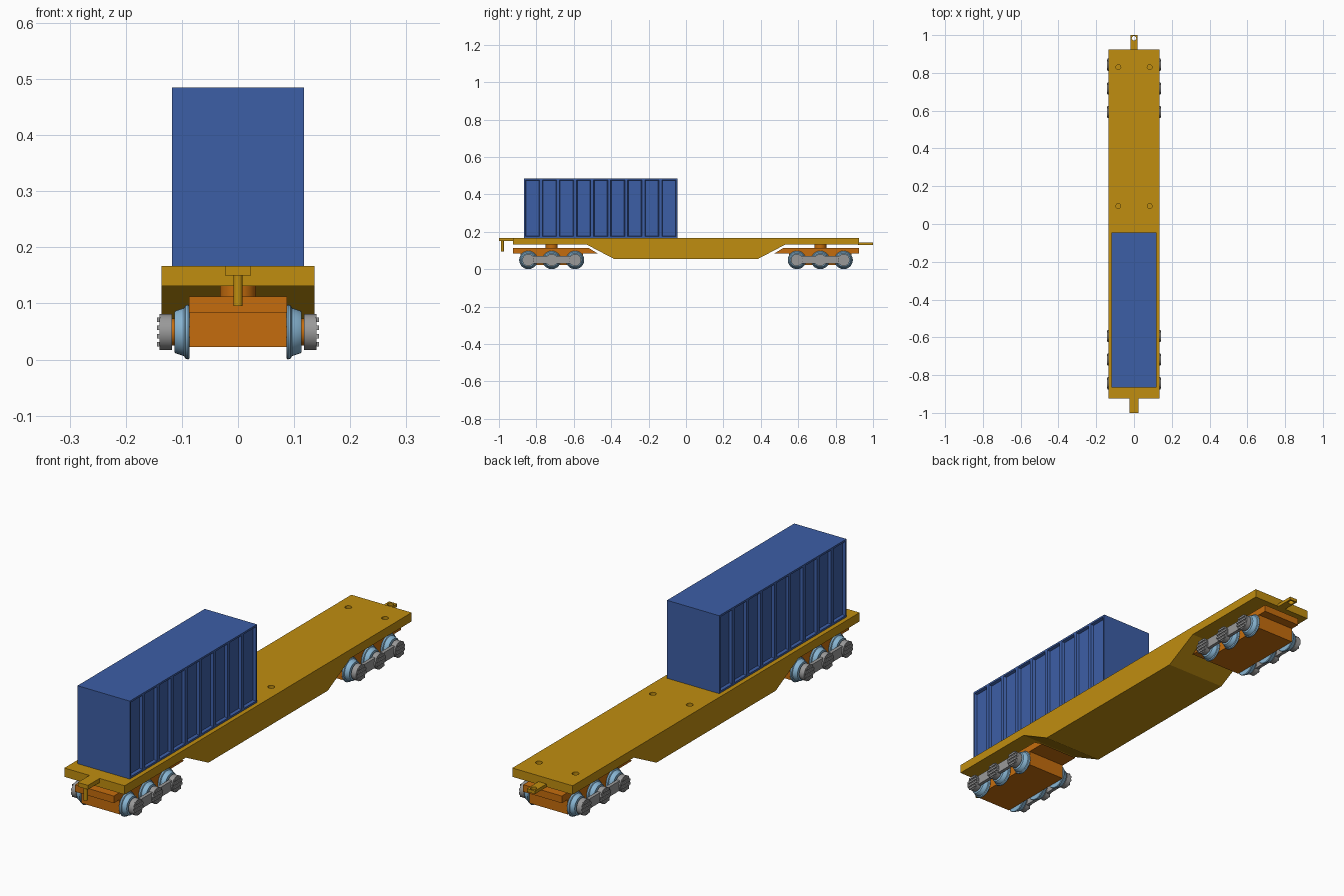
import bpy, bmesh, math
from mathutils import Matrix, Vector

if "Cube" in bpy.data.objects:
    bpy.data.objects.remove(bpy.data.objects["Cube"])


def material(name, rgb):
    m = bpy.data.materials.new(name)
    m.diffuse_color = (*rgb, 1)
    m.use_nodes = True
    m.node_tree.nodes["Principled BSDF"].inputs["Base Color"].default_value = m.diffuse_color
    return m


YELLOW = material("deck yellow", (0.53, 0.27, 0.005))
BLUE = material("container blue", (0.046, 0.112, 0.38))
ORANGE = material("bogie orange", (0.56, 0.152, 0.004))
STEEL = material("wheel light blue", (0.25, 0.47, 0.66))
GREY = material("axle box grey", (0.32, 0.32, 0.32))


def finish(name, bm, mat, smooth=False):
    bmesh.ops.recalc_face_normals(bm, faces=bm.faces)
    me = bpy.data.meshes.new(name)
    bm.to_mesh(me)
    bm.free()
    ob = bpy.data.objects.new(name, me)
    bpy.context.collection.objects.link(ob)
    me.materials.append(mat)
    if smooth:
        bpy.ops.object.select_all(action='DESELECT')
        ob.select_set(True)
        bpy.context.view_layer.objects.active = ob
        bpy.ops.object.shade_smooth_by_angle(angle=math.radians(35))
    return ob


def add_box(bm, lo, hi):
    lo, hi = Vector(lo), Vector(hi)
    mat = Matrix.Translation((lo + hi) / 2) @ Matrix.Diagonal((*(hi - lo), 1))
    bmesh.ops.create_cube(bm, size=1, matrix=mat)


def box(name, lo, hi, mat):
    bm = bmesh.new()
    add_box(bm, lo, hi)
    return finish(name, bm, mat)


def prism(name, profile, half_width, mat):
    """Side profile of (y, z) points extruded across the width."""
    bm = bmesh.new()
    face = bm.faces.new([bm.verts.new((-half_width, y, z)) for y, z in profile])
    ext = bmesh.ops.extrude_face_region(bm, geom=[face])["geom"]
    verts = [v for v in ext if isinstance(v, bmesh.types.BMVert)]
    bmesh.ops.translate(bm, verts=verts, vec=(2 * half_width, 0, 0))
    return finish(name, bm, mat)


def add_cyl(bm, centre, r, depth, axis='Z', seg=32):
    rot = Matrix.Rotation(math.pi / 2, 4, 'Y') if axis == 'X' else Matrix()
    bmesh.ops.create_cone(bm, cap_ends=True, segments=seg, radius1=r, radius2=r,
                          depth=depth, matrix=Matrix.Translation(centre) @ rot)


def cylinder(name, centre, r, depth, mat, axis='Z'):
    bm = bmesh.new()
    add_cyl(bm, centre, r, depth, axis)
    return finish(name, bm, mat, True)


def drill(target, points, r, depth):
    bm = bmesh.new()
    for p in points:
        add_cyl(bm, p, r, depth, seg=20)
    cutter = finish(target.name + "_cutter", bm, target.data.materials[0])
    cutter.hide_render = True
    cutter.hide_viewport = True
    mod = target.modifiers.new("holes", 'BOOLEAN')
    mod.operation = 'DIFFERENCE'
    mod.solver = 'EXACT'
    mod.object = cutter


def wheel(name, side, y):
    """Lathed wheel with flange and tapering tread."""
    profile = [(.086, 0), (.086, .047), (.089, .049), (.094, .047),
               (.096, .043), (.111, .038), (.113, .036), (.113, 0)]
    bm = bmesh.new()
    verts = [bm.verts.new((side * x, y, AXLE_Z + r)) for x, r in profile]
    edges = [bm.edges.new(p) for p in zip(verts, verts[1:])]
    bmesh.ops.spin(bm, geom=verts + edges, cent=(0, y, AXLE_Z), axis=(1, 0, 0),
                   angle=2 * math.pi, steps=32)
    bmesh.ops.remove_doubles(bm, verts=bm.verts, dist=1e-5)
    finish(name, bm, STEEL, True)


# Deck with dropped belly and locating holes
TOP, LOW, BELLY, AXLE_Z = .167, .131, .055, .049
deck = prism("deck", [(-.925, TOP), (-.925, LOW), (-.53, LOW), (-.385, BELLY),
                      (.385, BELLY), (.53, LOW), (.925, LOW), (.925, TOP)], .136, YELLOW)
drill(deck, [(x, y, TOP) for x in (-.083, .083) for y in (-.83, -.095, .095, .83)], .013, .03)

# Front coupler plate with hanging pin
box("front_coupler", (-.023, -1, .15), (.023, -.92, TOP), YELLOW)
cylinder("front_coupler_pin", (0, -.982, .123), .008, .056, YELLOW)

# Rear coupler tongue with eye
tongue = box("rear_coupler", (-.018, .92, .13), (.018, 1, .143), YELLOW)
drill(tongue, [(0, .983, .136)], .012, .05)

# Container with recessed side panels
Y0, Y1, PANELS = -.866, -.046, 9
bm = bmesh.new()
add_box(bm, (-.118, Y0, TOP), (.118, Y1, .485))
for i in range(1, PANELS):
    bmesh.ops.bisect_plane(bm, geom=bm.verts[:] + bm.edges[:] + bm.faces[:],
                           plane_co=(0, Y0 + (Y1 - Y0) * i / PANELS, 0), plane_no=(0, 1, 0))
bm.normal_update()
sides = [f for f in bm.faces if abs(f.normal.x) > .9]
bmesh.ops.inset_individual(bm, faces=sides, thickness=.011)
bmesh.ops.inset_individual(bm, faces=sides, thickness=.005, depth=-.011)
finish("container", bm, BLUE)

# Two three-axle bogies
for end, label in ((-1, "front"), (1, "rear")):
    cy = end * .718
    prism(label + "_bogie_plate", [(cy + end * y, z) for y, z in
          ((.207, .083), (.207, .112), (-.2, .112), (-.247, .083))], .087, ORANGE)
    box(label + "_bogie_body", (-.086, cy - .168, .022), (.086, cy + .168, .083), ORANGE)
    cylinder(label + "_pivot", (0, cy, .121), .032, .024, ORANGE)
    for n, dy in enumerate((-.125, 0, .125), 1):
        y = cy + dy
        cylinder(f"{label}_axle_{n}", (0, y, AXLE_Z), .024, .24, ORANGE, 'X')
        for s, side in ((-1, "left"), (1, "right")):
            wheel(f"{label}_{side}_wheel_{n}", s, y)
            cylinder(f"{label}_{side}_axle_box_{n}", (s * .129, y, AXLE_Z), .032, .022, GREY, 'X')
            # Horizontal ribs on the axle box cap
            bm = bmesh.new()
            for dz, hw in ((-.022, .02), (-.0075, .029), (.0075, .029), (.022, .02)):
                xs = sorted((s * .138, s * .144))
                add_box(bm, (xs[0], y - hw, AXLE_Z + dz - .004),
                        (xs[1], y + hw, AXLE_Z + dz + .004))
            finish(f"{label}_{side}_axle_box_ribs_{n}", bm, GREY)
    # Side bars linking the axle boxes
    for s, side in ((-1, "left"), (1, "right")):
        xs = sorted((s * .12, s * .134))
        box(f"{label}_{side}_side_bar", (xs[0], cy - .125, .03), (xs[1], cy + .125, .07), GREY)
